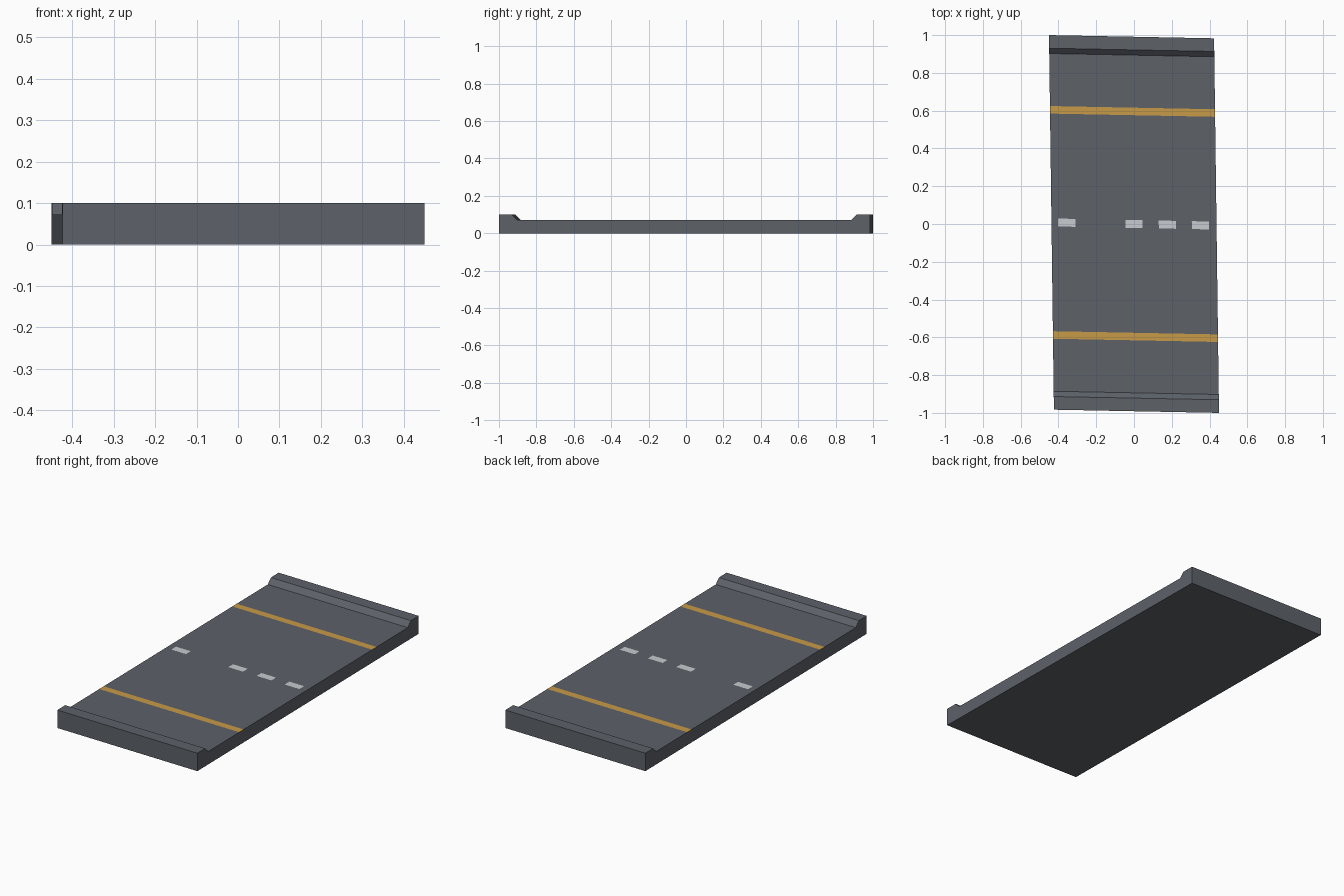
import bpy, bmesh

if "Cube" in bpy.data.objects:
    bpy.data.objects.remove(bpy.data.objects["Cube"])

# half-edge vectors of the slightly skewed slab plan
U = (0.437, -0.0085)
V = (-0.013, 0.9915)


def mat(name, rgb):
    m = bpy.data.materials.new(name)
    lin = [c / 12.92 if c <= 0.04045 else ((c + 0.055) / 1.055) ** 2.4
           for c in (v / 255 for v in rgb)]
    m.diffuse_color = (*lin, 1)
    m.use_nodes = True
    m.node_tree.nodes["Principled BSDF"].inputs["Base Color"].default_value = m.diffuse_color
    return m


mats = [mat("asphalt grey", (93, 98, 105)),
        mat("line yellow", (200, 155, 72)),
        mat("dash white", (200, 204, 208))]

# cross-section along the slab (y, z): kerb, slope, road with line cuts
ROAD, KERB = 0.072, 0.1
half = [(0.9915, 0), (0.9915, KERB), (0.922, KERB), (0.894, ROAD),
        (0.616, ROAD), (0.576, ROAD), (0.021, ROAD)]
profile = half + [(-y, z) for y, z in reversed(half)]

# cuts across the slab at the ends of the centre dashes (one dash is worn away)
dashes = [-0.356, 0.0, 0.177, 0.352]
cuts = [-0.437] + [d + o for d in dashes for o in (-0.046, 0.046)] + [0.437]

bm = bmesh.new()
rows = []
for x in cuts:
    s = x / 0.437
    rows.append([bm.verts.new((s * U[0] + y / V[1] * V[0],
                               s * U[1] + y, z)) for y, z in profile])

n = len(profile)
for i in range(len(cuts) - 1):
    for j in range(n):
        k = (j + 1) % n
        f = bm.faces.new((rows[i][j], rows[i][k], rows[i + 1][k], rows[i + 1][j]))
        ya, yb = profile[j][0], profile[k][0]
        mid, road = (ya + yb) / 2, profile[j][1] == profile[k][1] == ROAD
        if road and 0.57 < abs(mid) < 0.62:            # edge lines
            f.material_index = 1
        elif road and abs(mid) < 0.01 and i % 2 == 1:  # centre dashes
            f.material_index = 2
bm.faces.new(rows[0])
bm.faces.new(rows[-1])
bmesh.ops.recalc_face_normals(bm, faces=bm.faces)

me = bpy.data.meshes.new("road_segment")
bm.to_mesh(me)
bm.free()
for m in mats:
    me.materials.append(m)
ob = bpy.data.objects.new("road_segment", me)
bpy.context.collection.objects.link(ob)
